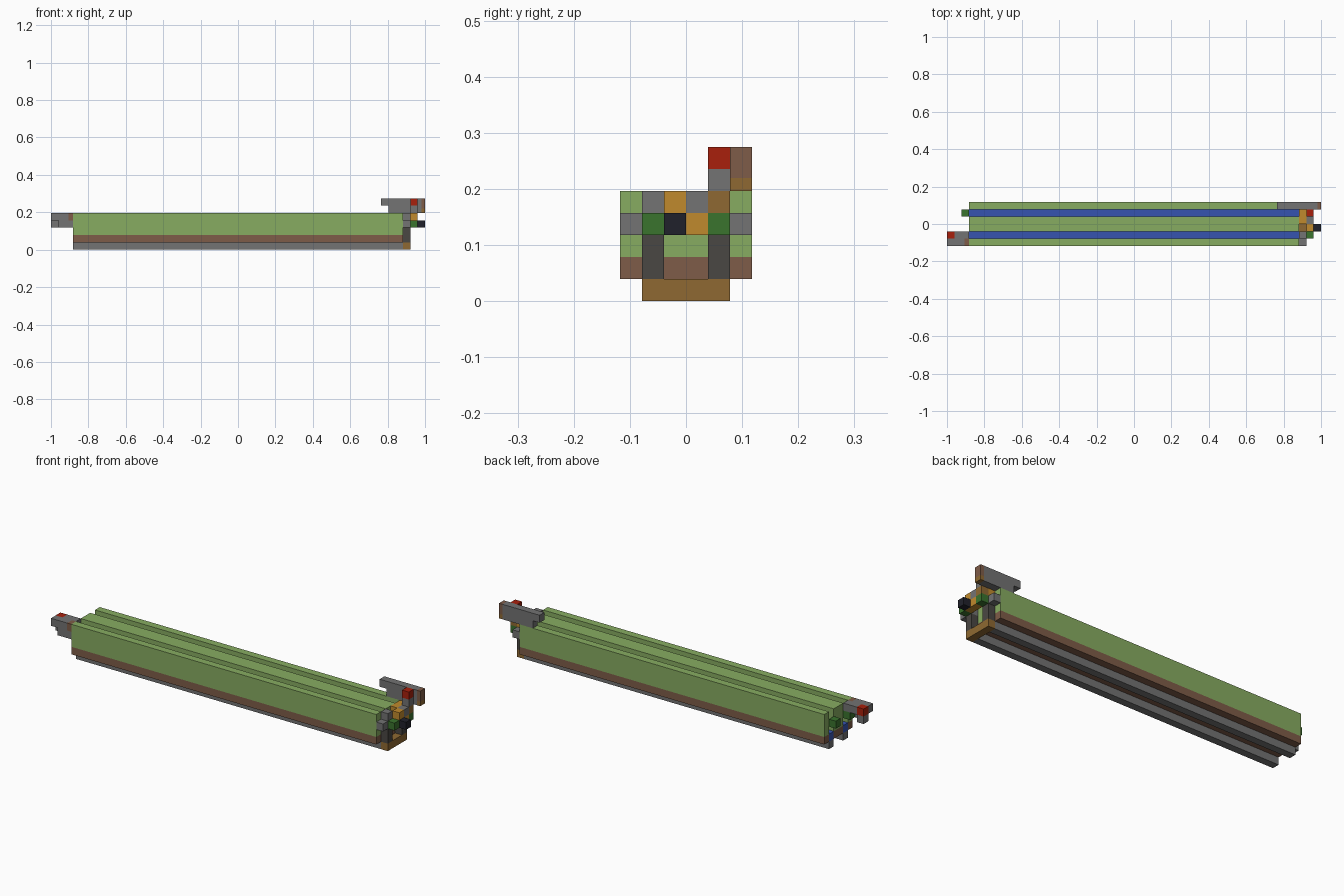
import bpy
import bmesh
from mathutils import Vector

cube = bpy.data.objects.get("Cube")
if cube:
    bpy.data.objects.remove(cube, do_unlink=True)

U = 2 / 51  # size of one block; the model is 51 x 6 x 7 blocks


def material(name, rgb):
    def linear(c):
        c /= 255
        return c / 12.92 if c < 0.04045 else ((c + 0.055) / 1.055) ** 2.4
    colour = [linear(c) for c in rgb] + [1]
    mat = bpy.data.materials.new(name)
    mat.use_nodes = True
    mat.diffuse_color = colour
    mat.node_tree.nodes["Principled BSDF"].inputs["Base Color"].default_value = colour
    return mat


green = material("light green", (135, 172, 97))
brown = material("brown", (126, 92, 72))
grey = material("grey", (115, 115, 115))
gold = material("gold", (192, 138, 45))
ochre = material("ochre", (143, 105, 50))
leaf = material("dark green", (58, 115, 45))
black = material("black", (32, 33, 43))
dark = material("dark grey", (74, 71, 67))
red = material("red", (168, 32, 12))
blue = material("blue", (54, 84, 176))


def block(name, mat, x, y, z, nx=1, ny=1, nz=1):
    """Box with its low corner at block (x, y, z)."""
    bm = bmesh.new()
    bmesh.ops.create_cube(bm, size=1)
    size = Vector((nx, ny, nz))
    corner = Vector((x - 25.5, y - 3, z))
    for v in bm.verts:
        v.co = (corner + (v.co + Vector((0.5, 0.5, 0.5))) * size) * U
    mesh = bpy.data.meshes.new(name)
    bm.to_mesh(mesh)
    bm.free()
    mesh.materials.append(mat)
    obj = bpy.data.objects.new(name, mesh)
    bpy.context.collection.objects.link(obj)


# Long body: three ridges with brown bases
for side, y, w in (("right", 0, 1), ("middle", 2, 2), ("left", 5, 1)):
    block(side + "_ridge", green, 3, y, 2, 45, w, 3)
    block(side + "_ridge_base", brown, 3, y, 1, 45, w)

# Channels between the ridges, rails below, legs and lamps at the end
for side, y in (("right", 1), ("left", 4)):
    block(side + "_channel_floor", blue, 3, y, 1, 45)
    block(side + "_rail", grey, 3, y, 0, 45)
    block(side + "_end_leg", dark, 48, y, 1, nz=2)
    block(side + "_end_lamp", leaf, 49, y, 3)
    block(side + "_rear_lamp", leaf, 2, y, 3)
    block(side + "_lamp_mount", grey, 48, y, 3)

# Fittings at the +x end
block("end_foot", ochre, 48, 1, 0, 1, 4)
block("right_end_block", grey, 48, 0, 3)
block("left_end_block", grey, 48, 5, 3)
block("right_top_block", grey, 48, 1, 4)
block("top_crossbar", gold, 48, 3, 4, 1, 2)
block("centre_top_block", grey, 49, 3, 4)
block("nose_top", gold, 49, 2, 4)
block("nose_base", gold, 49, 2, 3, 1, 2)
block("nose_tip", black, 50, 2, 3)
block("post_base", ochre, 49, 4, 4)
block("post", grey, 49, 4, 5)
block("post_light", red, 49, 4, 6)

# Raised side bar at the +x end
block("raised_bar", grey, 46, 5, 5, 4.5, 1, 2)
block("raised_bar_tip", grey, 45, 5, 6)
block("raised_bar_cap", brown, 50.5, 5, 5.6, 0.5, 1, 1.4)
block("raised_bar_cap_base", ochre, 50.5, 5, 5, 0.5, 1, 0.6)

# Side bar at the -x end
block("rear_bar", grey, 0, 0, 4, 2.4)
block("rear_bar_joint", brown, 2.4, 0, 4, 0.6)
block("rear_bar_brace", grey, 1, 0, 3, 2)
block("rear_inner_bar", grey, 1, 1, 4, 2)
block("rear_light", red, 0, 1, 4)
block("rear_light_base", grey, 0, 1, 3)
